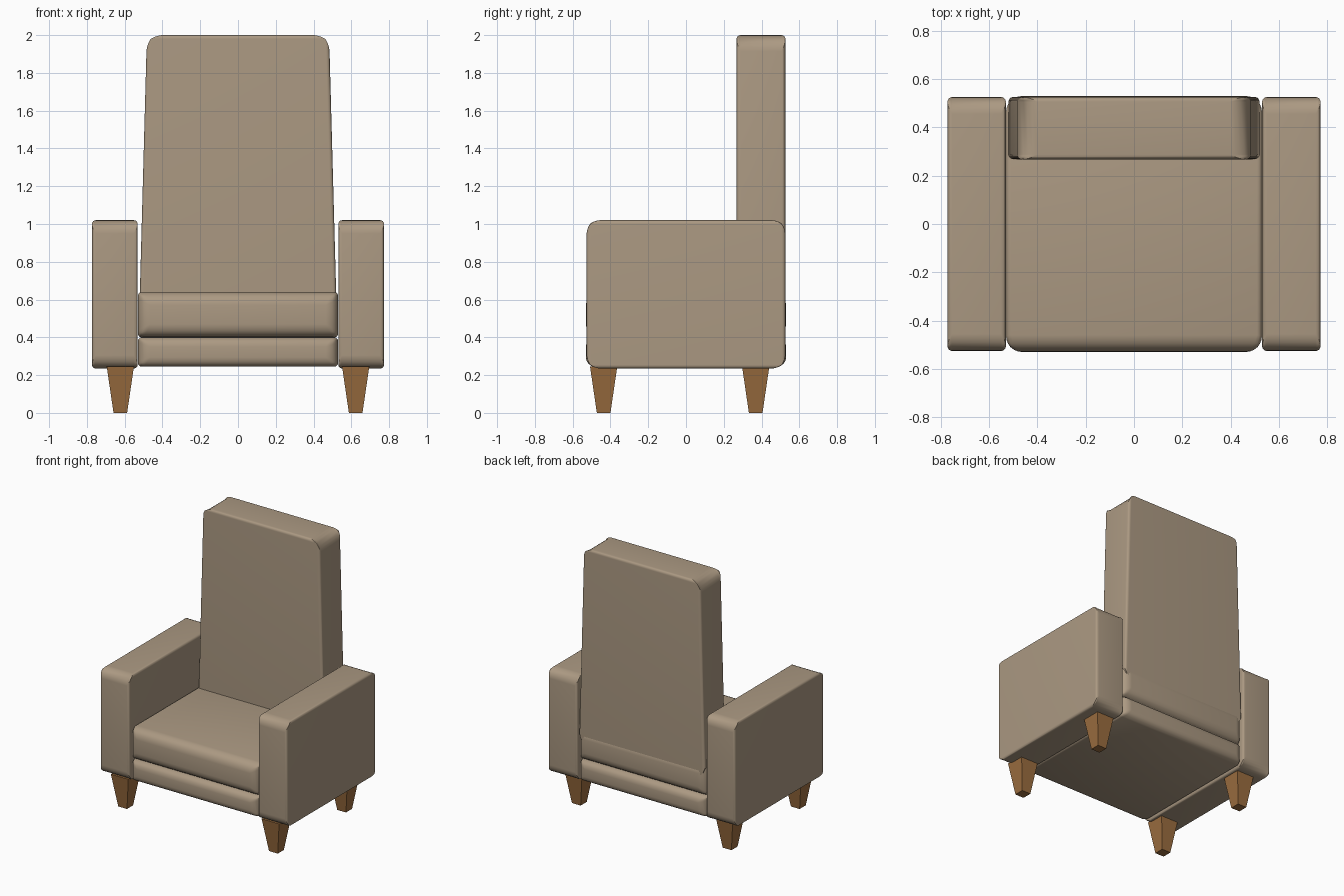
import bpy
import bmesh

if "Cube" in bpy.data.objects:
    bpy.data.objects.remove(bpy.data.objects["Cube"])


def material(name, color):
    m = bpy.data.materials.new(name)
    m.diffuse_color = (*color, 1)
    m.use_nodes = True
    m.node_tree.nodes["Principled BSDF"].inputs["Base Color"].default_value = m.diffuse_color
    return m


FABRIC = material("beige fabric", (0.41, 0.32, 0.225))
WOOD = material("warm wood", (0.33, 0.155, 0.05))


def block(name, lo, hi, mat, top_scale=(1, 1), bottom_scale=(1, 1), radii=None):
    """Box from lo to hi, optionally tapered; radii rounds the x, y and z running edges."""
    bm = bmesh.new()
    bmesh.ops.create_cube(bm, size=1)
    weight = bm.edges.layers.float.new("bevel_weight_edge")
    if radii:
        for e in bm.edges:
            d = e.verts[0].co - e.verts[1].co
            axis = max(range(3), key=lambda i: abs(d[i]))
            e[weight] = radii[axis] / max(radii)
    for v in bm.verts:
        s = top_scale if v.co.z > 0 else bottom_scale
        v.co.x *= s[0]
        v.co.y *= s[1]
        for i in range(3):
            v.co[i] = (lo[i] + hi[i]) / 2 + v.co[i] * (hi[i] - lo[i])
    me = bpy.data.meshes.new(name)
    bm.to_mesh(me)
    bm.free()
    me.materials.append(mat)
    ob = bpy.data.objects.new(name, me)
    bpy.context.collection.objects.link(ob)
    if radii:
        bev = ob.modifiers.new("rounding", 'BEVEL')
        bev.limit_method = 'WEIGHT'
        bev.width = max(radii)
        bev.segments = 6
        bpy.ops.object.select_all(action='DESELECT')
        ob.select_set(True)
        bpy.context.view_layer.objects.active = ob
        bpy.ops.object.modifier_apply(modifier=bev.name)
        bpy.ops.object.shade_smooth_by_angle(angle=0.6)
    return ob


# Seat base, cushion and tapered backrest
block("seat_base", (-0.53, -0.53, 0.245), (0.53, 0.53, 0.40), FABRIC,
      radii=(0.05, 0.02, 0.065))
block("seat_cushion", (-0.53, -0.53, 0.40), (0.53, 0.53, 0.64), FABRIC,
      radii=(0.07, 0.02, 0.065))
block("backrest", (-0.522, 0.268, 0.55), (0.522, 0.526, 2.0), FABRIC,
      top_scale=(0.924, 1), radii=(0.02, 0.085, 0.02))

# Arms and tapered square legs on both sides
for side, s in (("left", -1), ("right", 1)):
    x0, x1 = sorted((s * 0.531, s * 0.773))
    block(side + "_arm", (x0, -0.526, 0.235), (x1, 0.526, 1.02), FABRIC,
          radii=(0.07, 0.02, 0.02))
    for end, y in (("front", -0.436), ("back", 0.369)):
        block(f"{end}_{side}_leg", (s * 0.623 - 0.072, y - 0.072, 0),
              (s * 0.623 + 0.072, y + 0.072, 0.245), WOOD, bottom_scale=(0.5, 0.5))
